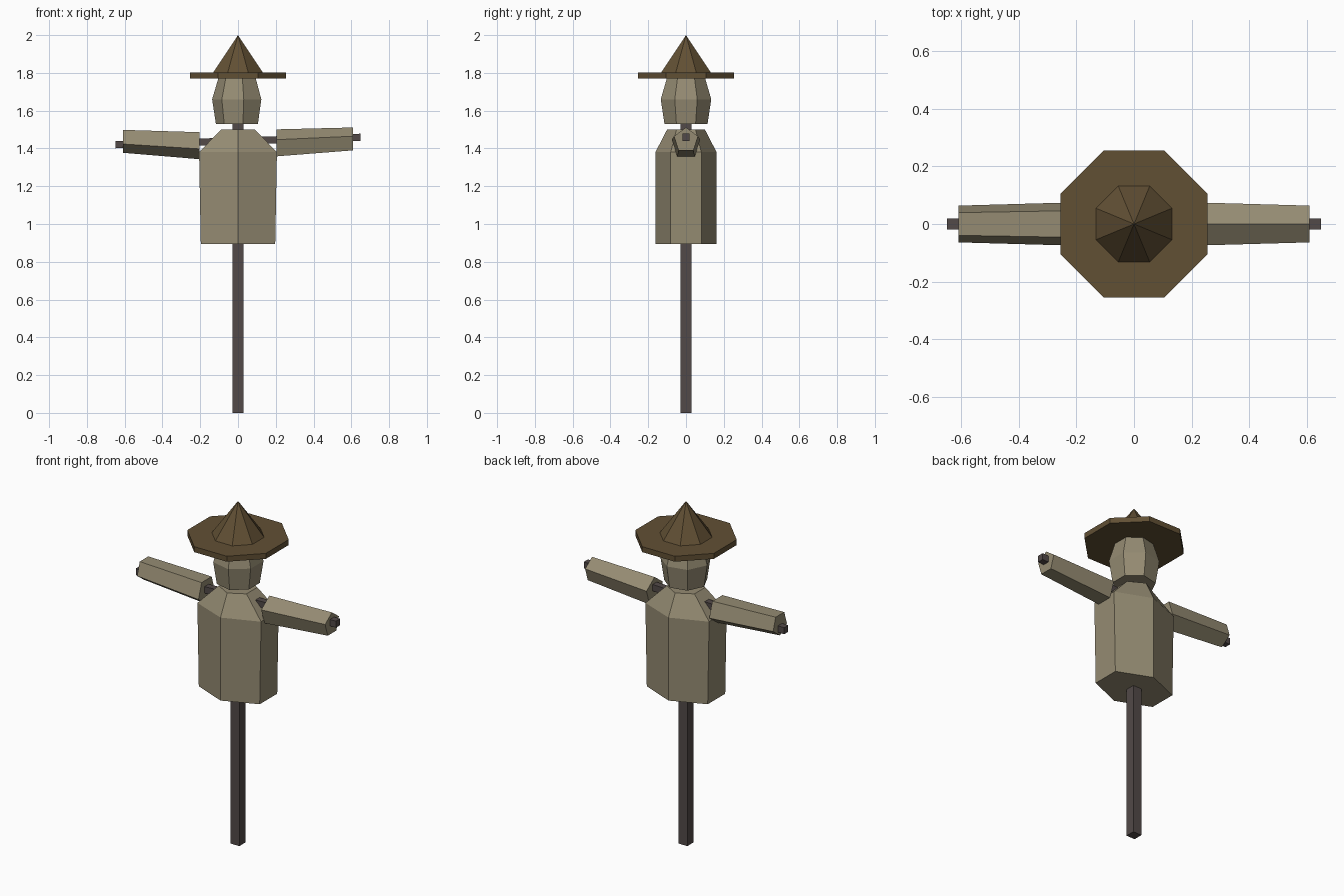
import bpy, bmesh, math
from mathutils import Vector

if "Cube" in bpy.data.objects:
    bpy.data.objects.remove(bpy.data.objects["Cube"])


def material(name, rgb):
    m = bpy.data.materials.new(name)
    m.diffuse_color = (*rgb, 1)
    m.use_nodes = True
    m.node_tree.nodes["Principled BSDF"].inputs["Base Color"].default_value = m.diffuse_color
    return m


STRAW = material("straw cloth", (0.30, 0.26, 0.17))
HAT = material("brown felt", (0.120, 0.079, 0.034))
WOOD = material("dark wood", (0.085, 0.068, 0.065))


def ring(n, start, rx, ry):
    """Points of an n-sided ring, first one at the start angle in degrees."""
    angles = [math.radians(start) + math.tau * i / n for i in range(n)]
    return [(rx * math.cos(a), ry * math.sin(a)) for a in angles]


def loft(name, rings, mat):
    """Skin a list of point rings; a one-point ring makes a tip."""
    bm = bmesh.new()
    loops = [[bm.verts.new(p) for p in r] for r in rings]
    for a, b in zip(loops, loops[1:]):
        n = len(a)
        for i in range(n):
            j = (i + 1) % n
            if len(b) == 1:
                bm.faces.new((a[i], a[j], b[0]))
            else:
                bm.faces.new((a[i], a[j], b[j], b[i]))
    for end in (loops[0], loops[-1]):
        if len(end) > 2:
            bm.faces.new(end)
    bmesh.ops.recalc_face_normals(bm, faces=bm.faces)
    mesh = bpy.data.meshes.new(name)
    bm.to_mesh(mesh)
    bm.free()
    mesh.materials.append(mat)
    ob = bpy.data.objects.new(name, mesh)
    bpy.context.collection.objects.link(ob)
    return ob


def upright(name, n, start, levels, mat):
    """Stack of rings along z; levels are (z, rx, ry)."""
    rings = []
    for z, rx, ry in levels:
        pts = ring(n, start, rx, ry) if rx else [(0, 0)]
        rings.append([(x, y, z) for x, y in pts])
    return loft(name, rings, mat)


def sideways(name, n, start, stations, mat):
    """Rings along x; stations are (x, centre z, radius)."""
    return loft(name, [[(x, y, z + dz) for y, dz in ring(n, start, r, r)]
                       for x, z, r in stations], mat)


# Wooden post and slightly tilted crossbar
R2 = math.sqrt(2)
upright("post", 4, 45, [(0, 0.028 * R2, 0.028 * R2), (1.6, 0.028 * R2, 0.028 * R2)], WOOD)
sideways("crossbar", 4, 45, [(-0.648, 1.42, 0.019 * R2), (0.648, 1.459, 0.019 * R2)], WOOD)

# Six-sided torso with sloping shoulders
C30 = math.cos(math.radians(30))
upright("torso", 6, 30, [(0.895, 0.197 / C30, 0.162), (1.38, 0.206 / C30, 0.162),
                         (1.5, 0.09 / C30, 0.1)], STRAW)

# Five-sided tapered sleeves, one point up and one point down
for side, start, label in ((1, 90, "right"), (-1, -90, "left")):
    sideways(label + "_sleeve", 5, start,
             [(side * 0.203, 1.422, 0.079), (side * 0.608, 1.444, 0.067)], STRAW)

# Seven-sided sack head
upright("head", 7, 180, [(1.53, 0.117, 0.117), (1.66, 0.137, 0.137),
                         (1.785, 0.1, 0.1)], STRAW)

# Eight-sided hat
upright("hat_brim", 8, 22.5, [(1.77, 0.275, 0.275), (1.802, 0.275, 0.275)], HAT)
upright("hat_crown", 8, 22.5, [(1.795, 0.147, 0.147), (2.0, 0, 0)], HAT)
